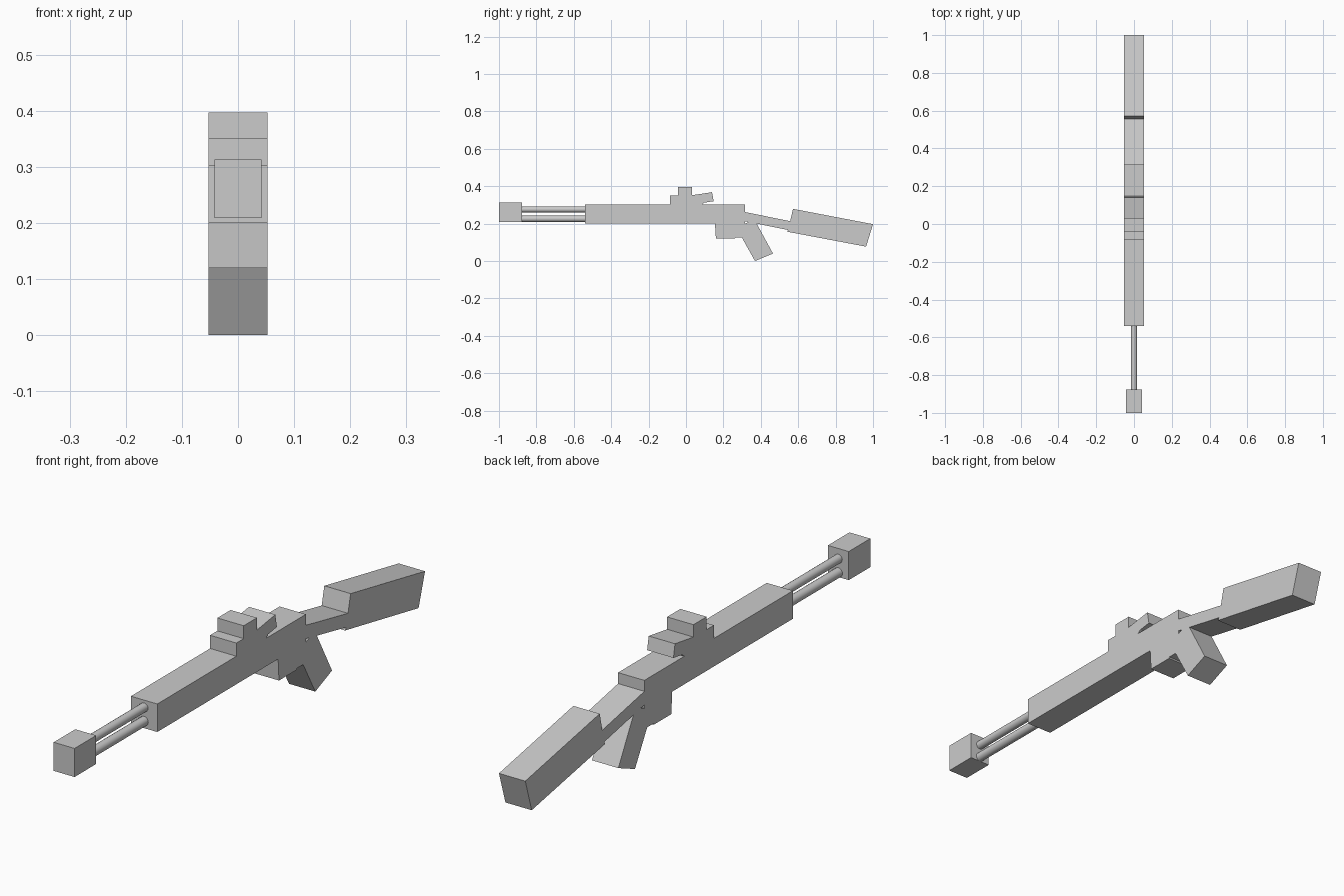
import bpy, bmesh, math

if "Cube" in bpy.data.objects:
    bpy.data.objects.remove(bpy.data.objects["Cube"])


def extrude_profile(name, points, half_width):
    """Side profile in (y, z), extruded symmetrically along x."""
    bm = bmesh.new()
    face = bm.faces.new([bm.verts.new((-half_width, y, z)) for y, z in points])
    ext = bmesh.ops.extrude_face_region(bm, geom=[face])
    verts = [g for g in ext["geom"] if isinstance(g, bmesh.types.BMVert)]
    bmesh.ops.translate(bm, verts=verts, vec=(2 * half_width, 0, 0))
    bmesh.ops.recalc_face_normals(bm, faces=bm.faces[:])
    mesh = bpy.data.meshes.new(name)
    bm.to_mesh(mesh)
    bm.free()
    obj = bpy.data.objects.new(name, mesh)
    bpy.context.collection.objects.link(obj)
    return obj


def rod(name, z, radius, y0, y1):
    bpy.ops.mesh.primitive_cylinder_add(
        vertices=16, radius=radius, depth=y1 - y0,
        location=(0, (y0 + y1) / 2, z), rotation=(math.radians(90), 0, 0))
    obj = bpy.context.object
    obj.name = name
    bpy.ops.object.shade_smooth_by_angle()


W = 0.053

# Long main body
extrude_profile("body", [(-0.54, 0.2), (0.315, 0.2), (0.315, 0.302), (-0.54, 0.302)], W)

# Square muzzle block and the two barrels
extrude_profile("muzzle", [(-1, 0.209), (-0.876, 0.209), (-0.876, 0.313), (-1, 0.313)], 0.042)
rod("upper_barrel", 0.276, 0.016, -0.89, -0.52)
rod("lower_barrel", 0.226, 0.017, -0.89, -0.52)

# Stepped sight with the tilted rear block
extrude_profile("sight", [
    (-0.085, 0.302), (-0.085, 0.35), (-0.043, 0.35), (-0.043, 0.397),
    (0.033, 0.397), (0.033, 0.352), (0.139, 0.368), (0.148, 0.320),
    (0.098, 0.312), (0.085, 0.302)], W)

# Block under the body
extrude_profile("lower_block", [
    (0.155, 0.2), (0.160, 0.12), (0.262, 0.12), (0.264, 0.125), (0.299, 0.125),
    (0.315, 0.2)], W)

# Raked grip
extrude_profile("grip", [
    (0.299, 0.125), (0.369, 0.0), (0.465, 0.04), (0.378, 0.2),
    (0.335, 0.209), (0.315, 0.2)], W)

# Neck and stock, both sloping down
extrude_profile("stock_neck", [
    (0.315, 0.262), (0.557, 0.213), (0.546, 0.166), (0.378, 0.2),
    (0.335, 0.209), (0.315, 0.213)], W)
extrude_profile("stock", [
    (0.572, 0.279), (1.0, 0.197), (0.963, 0.077), (0.540, 0.157),
    (0.546, 0.166), (0.557, 0.213)], W)
